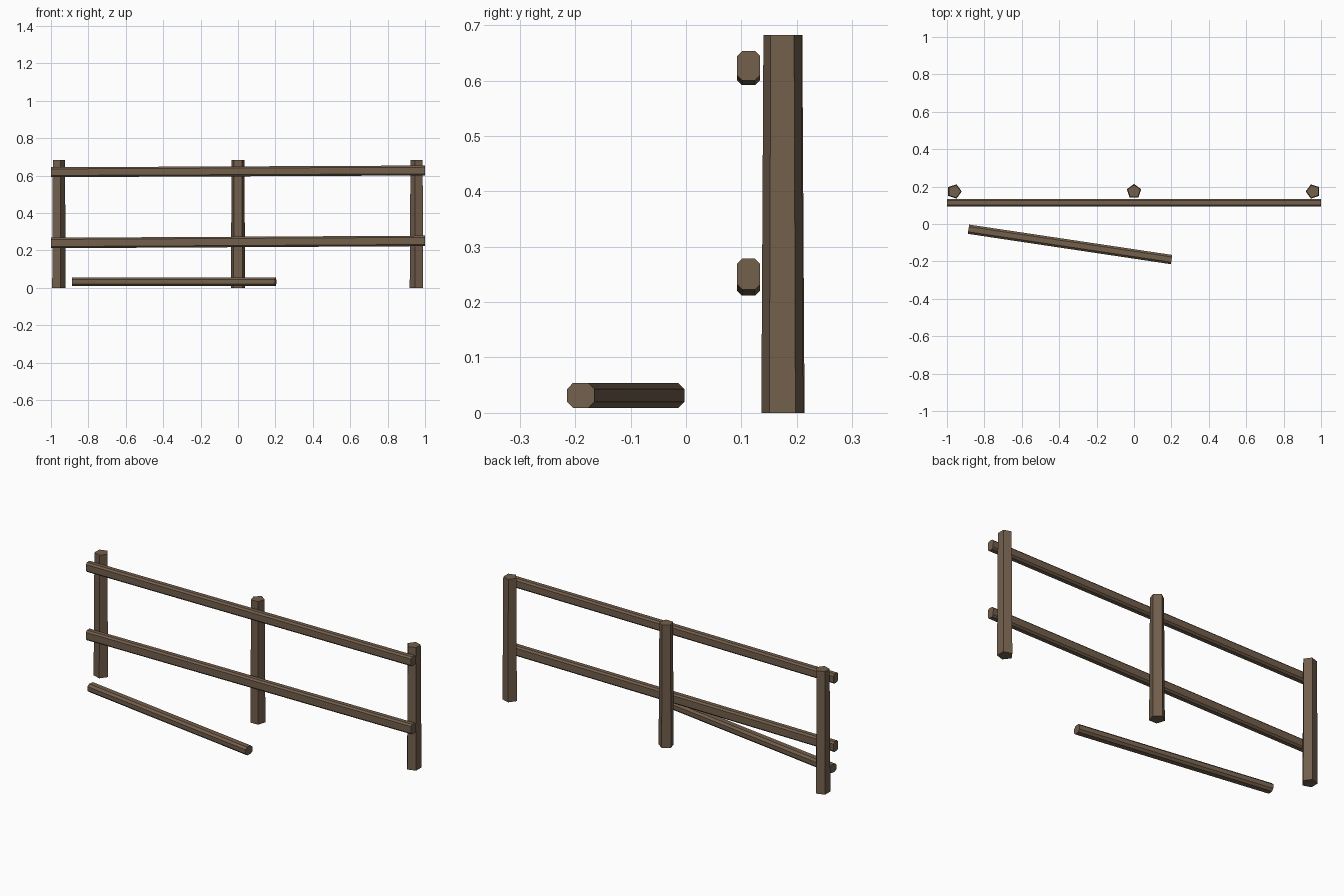
import bpy, bmesh, math
from mathutils import Matrix, Vector

if "Cube" in bpy.data.objects:
    bpy.data.objects.remove(bpy.data.objects["Cube"])

wood = bpy.data.materials.new("weathered brown wood")
wood.diffuse_color = (0.17, 0.115, 0.073, 1)
wood.use_nodes = True
wood.node_tree.nodes["Principled BSDF"].inputs["Base Color"].default_value = wood.diffuse_color


def loft(name, ring_a, ring_b, matrix):
    """Closed prism between two matching rings of points."""
    bm = bmesh.new()
    a = [bm.verts.new(p) for p in ring_a]
    b = [bm.verts.new(p) for p in ring_b]
    n = len(a)
    bm.faces.new(a)
    bm.faces.new(b)
    for i in range(n):
        j = (i + 1) % n
        bm.faces.new((a[i], a[j], b[j], b[i]))
    bmesh.ops.recalc_face_normals(bm, faces=bm.faces)
    mesh = bpy.data.meshes.new(name)
    bm.to_mesh(mesh)
    bm.free()
    mesh.materials.append(wood)
    ob = bpy.data.objects.new(name, mesh)
    ob.matrix_world = matrix
    bpy.context.collection.objects.link(ob)
    return ob


def post(name, x, angle):
    """Tapered five-sided post."""
    def ring(r, z):
        return [Vector((r * math.cos(angle + i * math.tau / 5),
                        r * math.sin(angle + i * math.tau / 5), z)) for i in range(5)]
    loft(name, ring(0.04, 0), ring(0.036, 0.682), Matrix.Translation((x, 0.174, 0)))


def rail(name, centre, length, width, height, chamfer, yaw=0.0, slope=0.0):
    """Long bar along x with chamfered corners."""
    w, h, c = width / 2, height / 2, chamfer
    sect = [(w, h - c), (w - c, h), (c - w, h), (-w, h - c),
            (-w, c - h), (c - w, -h), (w - c, -h), (w, c - h)]
    m = (Matrix.Translation(centre) @ Matrix.Rotation(yaw, 4, 'Z')
         @ Matrix.Rotation(-slope, 4, 'Y'))
    loft(name, [Vector((-length / 2, y, z)) for y, z in sect],
         [Vector((length / 2, y, z)) for y, z in sect], m)


# upright posts
post("left_post", -0.961, 0)
post("middle_post", 0, math.pi / 2)
post("right_post", 0.958, math.pi)

# fixed rails, rising very slightly to the right
rail("upper_rail", (0, 0.113, 0.6225), 2.0, 0.041, 0.053, 0.009, slope=0.0045)
rail("lower_rail", (0, 0.113, 0.245), 2.0, 0.041, 0.056, 0.009, slope=0.0055)

# loose rail lying in front
rail("fallen_rail", (-0.342, -0.109, 0.0315), 1.098, 0.05, 0.045, 0.011,
     yaw=-math.radians(8.5))
